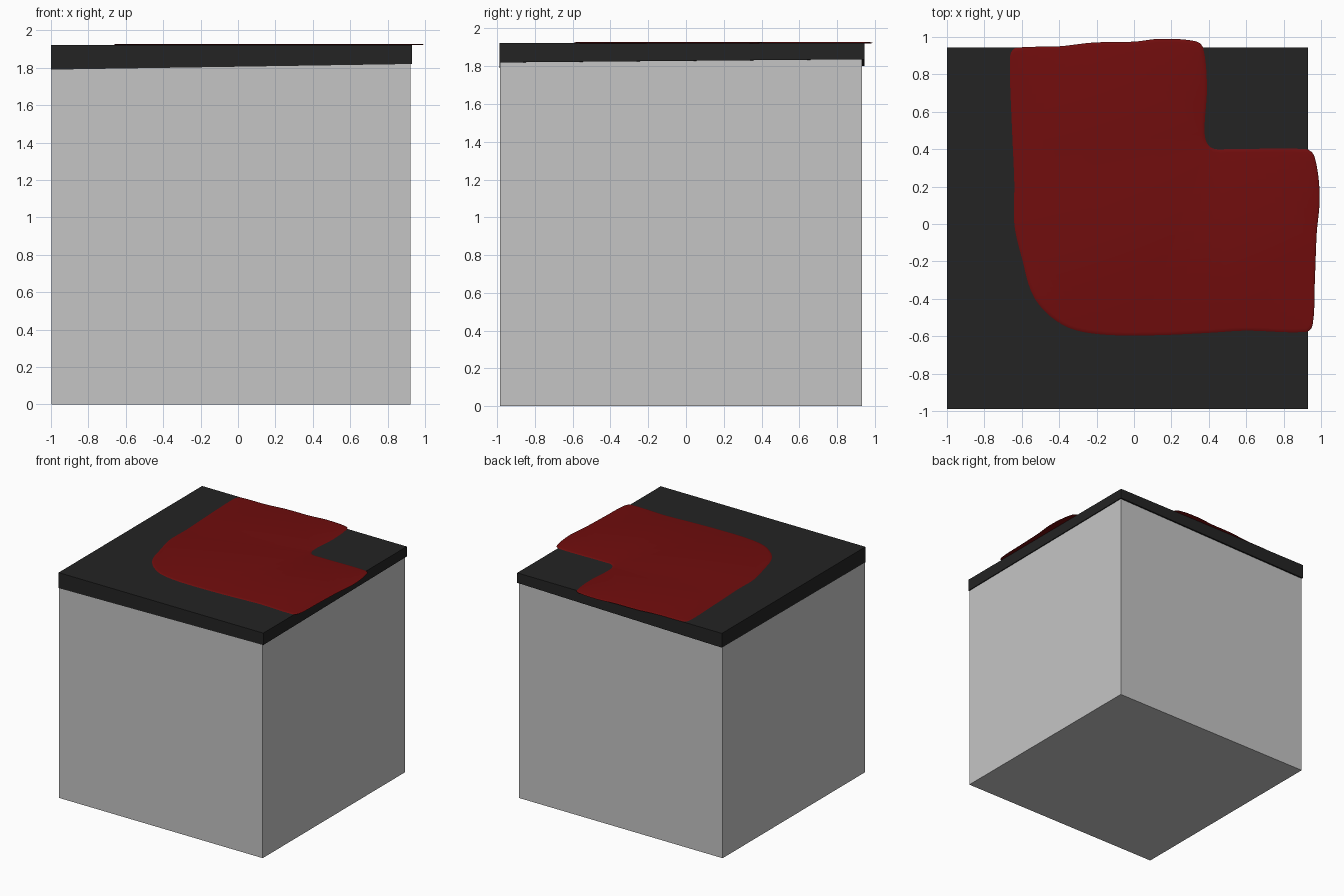
import bpy, bmesh
from mathutils import Vector

if "Cube" in bpy.data.objects:
    bpy.data.objects.remove(bpy.data.objects["Cube"])


def material(name, rgb):
    m = bpy.data.materials.new(name)
    m.diffuse_color = (*rgb, 1)
    m.use_nodes = True
    m.node_tree.nodes["Principled BSDF"].inputs["Base Color"].default_value = m.diffuse_color
    return m


def make_object(name, bm, mat):
    bmesh.ops.recalc_face_normals(bm, faces=bm.faces[:])
    me = bpy.data.meshes.new(name)
    bm.to_mesh(me)
    bm.free()
    ob = bpy.data.objects.new(name, me)
    bpy.context.collection.objects.link(ob)
    me.materials.append(mat)
    return ob


def loft(rings):
    """Closed solid through a list of equal length vertex rings."""
    bm = bmesh.new()
    vs = [[bm.verts.new(p) for p in r] for r in rings]
    n = len(vs[0])
    for a, b in zip(vs, vs[1:]):
        for i in range(n):
            j = (i + 1) % n
            bm.faces.new((a[i], a[j], b[j], b[i]))
    caps = [bm.faces.new(vs[0][::-1]), bm.faces.new(vs[-1])]
    bmesh.ops.triangulate(bm, faces=caps)
    return bm


def rect(x0, x1, y0, y1, zs):
    xy = ((x0, y0), (x1, y0), (x1, y1), (x0, y1))
    return [(x, y, z) for (x, y), z in zip(xy, zs)]


grey = material("light grey", (0.56, 0.56, 0.56))
black = material("soft black", (0.017, 0.017, 0.017))
red = material("deep red", (0.165, 0.004, 0.004))

# plain block body
body = (-0.998, 0.922, -0.984, 0.932)
make_object("body_block", loft([rect(*body, [0] * 4), rect(*body, [1.86] * 4)]), grey)

# dark cap whose lower edge slopes around the block
cap = (-1.0, 0.93, -0.988, 0.945)
make_object("dark_cap", loft([rect(*cap, [1.79, 1.82, 1.837, 1.80]),
                              rect(*cap, [1.922] * 4)]), black)

# red spill: rounded, irregular L outline
pts = [Vector(p) for p in (
    (-0.65, 0.93), (-0.6, 0.945), (-0.4, 0.95), (-0.22, 0.97), (0, 0.975),
    (0.14, 0.99), (0.33, 0.977), (0.37, 0.94), (0.39, 0.73), (0.378, 0.48),
    (0.41, 0.41), (0.5, 0.4), (0.92, 0.4), (0.965, 0.36), (0.993, 0.15),
    (0.977, -0.05), (0.967, -0.3), (0.955, -0.54), (0.92, -0.577), (0.6, -0.57),
    (0.4, -0.582), (0.1, -0.595), (-0.2, -0.588), (-0.38, -0.54), (-0.53, -0.4),
    (-0.6, -0.18), (-0.64, 0), (-0.64, 0.22), (-0.652, 0.5), (-0.664, 0.86))]


def smooth_loop(p, steps=5):
    """Closed spline with tangents scaled to each span, so corners stay tidy."""
    n, out = len(p), []
    tan = [(p[(i + 1) % n] - p[i - 1]).normalized() for i in range(n)]
    for i in range(n):
        a, b = p[i], p[(i + 1) % n]
        d = (b - a).length
        t0, t1 = tan[i] * d, tan[(i + 1) % n] * d
        for s in range(steps):
            t = s / steps
            out.append(a * (2*t**3 - 3*t**2 + 1) + t0 * (t**3 - 2*t**2 + t)
                       + b * (3*t**2 - 2*t**3) + t1 * (t**3 - t**2))
    return out


outline = smooth_loop(pts)


def inset_ring(d, z):
    n, ring = len(outline), []
    for i, p in enumerate(outline):
        t = (outline[(i + 1) % n] - outline[i - 1]).normalized()
        q = p + Vector((t.y, -t.x)) * d     # outline runs clockwise
        ring.append((q.x, q.y, z))
    return ring


spill = make_object("red_spill", loft([
    inset_ring(0.010, 1.9215), inset_ring(0.0, 1.923),
    inset_ring(0.006, 1.926), inset_ring(0.018, 1.928)]), red)
bpy.context.view_layer.objects.active = spill
spill.select_set(True)
bpy.ops.object.shade_smooth_by_angle()
